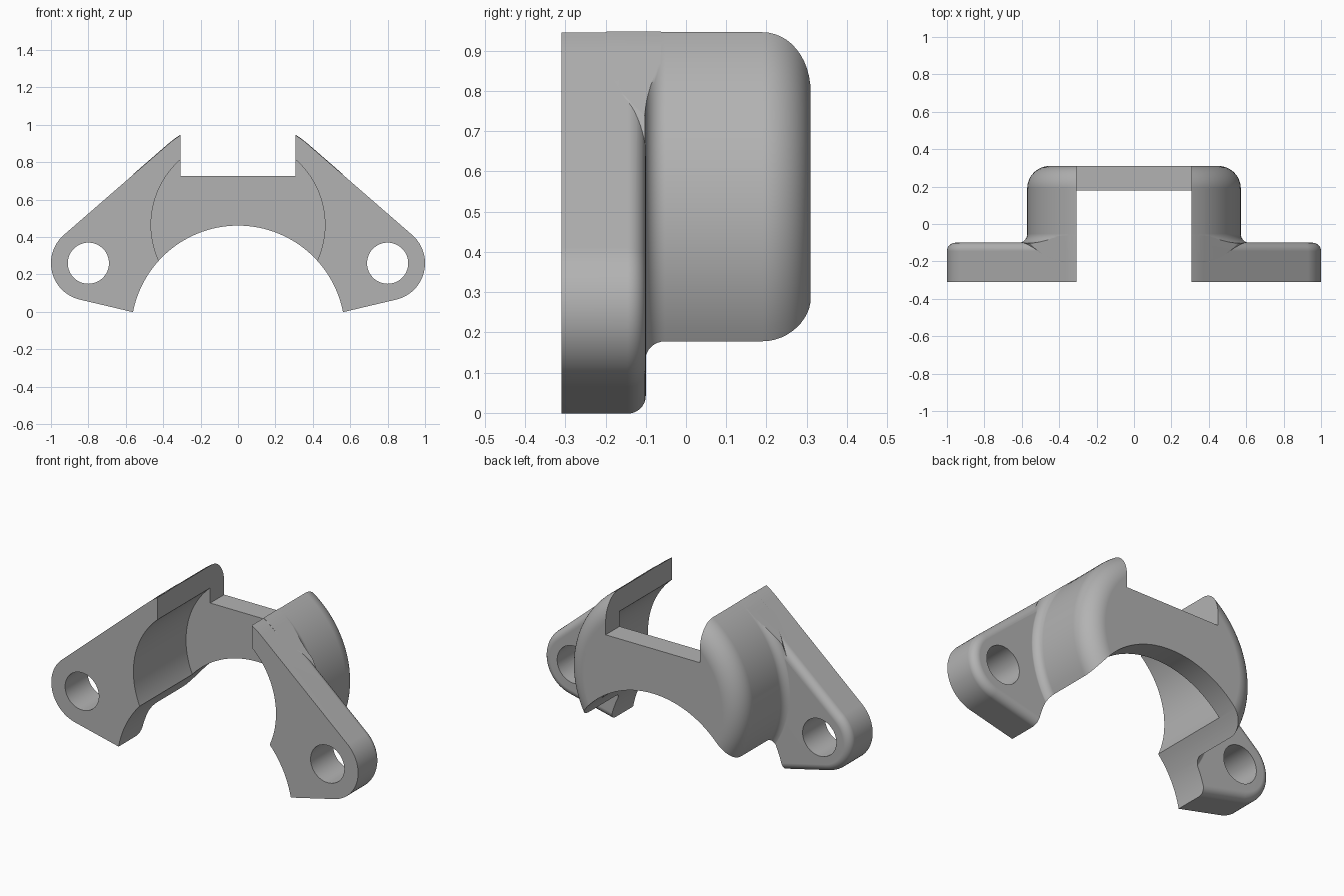
import bpy
import bmesh
from math import sin, cos, pi, radians

if "Cube" in bpy.data.objects:
    bpy.data.objects.remove(bpy.data.objects["Cube"])

FRONT, FLANGE_BACK, BACK = -0.31, -0.10, 0.31
HUB_Z, HUB_R = 0.465, 0.57
EAR_X, EAR_Z, EAR_R = 0.8, 0.26, 0.2
TANGENT = radians(49)      # direction of the sloping upper edge's normal
LOWER = radians(-76.8)     # direction of the lower edge's normal

grey = bpy.data.materials.new("plain grey")
grey.use_nodes = True
colour = (0.45, 0.45, 0.45, 1)
grey.diffuse_color = colour
grey.node_tree.nodes["Principled BSDF"].inputs["Base Color"].default_value = colour


def arc(x, z, r, start, end, n):
    return [(x + r * cos(start + (end - start) * i / n),
             z + r * sin(start + (end - start) * i / n)) for i in range(n + 1)]


def circle(x, z, r, n=96):
    return arc(x, z, r, 0, 2 * pi, n)[:-1]


def outline(inset):
    """Two ears joined to the hub by tangent lines, shrunk by inset."""
    half = [(0.45, -0.028 + inset * 1.03)]
    half += arc(EAR_X, EAR_Z, EAR_R - inset, LOWER, TANGENT, 24)
    half += arc(0, HUB_Z, HUB_R - inset, TANGENT, pi / 2, 14)
    return half + [(-x, z) for x, z in reversed(half[:-1])]


def loft(name, sections):
    """Skin a solid through (y, ring) sections and cap both ends."""
    bm = bmesh.new()
    rings = [[bm.verts.new((x, y, z)) for x, z in ring] for y, ring in sections]
    n = len(rings[0])
    for a, b in zip(rings, rings[1:]):
        for i in range(n):
            j = (i + 1) % n
            bm.faces.new((a[i], a[j], b[j], b[i]))
    bm.faces.new(rings[0])
    bm.faces.new(rings[-1])
    bmesh.ops.recalc_face_normals(bm, faces=bm.faces)
    mesh = bpy.data.meshes.new(name)
    bm.to_mesh(mesh)
    bm.free()
    mesh.materials.append(grey)
    obj = bpy.data.objects.new(name, mesh)
    bpy.context.collection.objects.link(obj)
    return obj


def combine(target, tool, operation):
    bpy.ops.object.select_all(action='DESELECT')
    bpy.context.view_layer.objects.active = target
    target.select_set(True)
    mod = target.modifiers.new("combine", 'BOOLEAN')
    mod.operation, mod.solver, mod.object = operation, 'EXACT', tool
    bpy.ops.object.modifier_apply(modifier=mod.name)
    bpy.data.objects.remove(tool)


# Flange plate with a rounded back edge
EDGE = 0.045
sections = [(FRONT, outline(0))]
for i in range(9):
    a = i / 8 * pi / 2
    sections.append((FLANGE_BACK - EDGE + EDGE * sin(a), outline(EDGE * (1 - cos(a)))))
bracket = loft("clamp_bracket", sections)

# Round housing: flared foot, straight barrel, rounded rear edge
r = HUB_R + 0.001
FOOT, ROUND = 0.05, 0.12
profile = [(-0.2, r)]
for i in range(9):
    a = (1 - i / 8) * pi / 2
    profile.append((-0.052 - FOOT * sin(a), r + FOOT * (1 - cos(a))))
for i in range(13):
    a = i / 12 * pi / 2
    profile.append((BACK - ROUND + ROUND * sin(a), r - ROUND * (1 - cos(a))))
housing = loft("housing", [(y, circle(0, HUB_Z, rad)) for y, rad in profile])
limit = loft("housing_limit", [(-0.5, outline(-0.002)), (0.5, outline(-0.002))])
combine(housing, limit, 'INTERSECT')
combine(bracket, housing, 'UNION')


# Cavity, lower bore, bolt holes and top slot
def cut(ring, rear=0.5):
    combine(bracket, loft("cutter", [(-0.5, ring), (rear, ring)]), 'DIFFERENCE')


cut(circle(0, HUB_Z, 0.465), 0.18)
cut(circle(0, -0.111, 0.572, 128))
for side in (-1, 1):
    cut(circle(side * EAR_X, EAR_Z, 0.11, 48))
cut([(-0.307, 0.725), (0.307, 0.725), (0.307, 1.2), (-0.307, 1.2)])

# Smooth curves, crisp edges
bpy.ops.object.select_all(action='DESELECT')
bpy.context.view_layer.objects.active = bracket
bracket.select_set(True)
bpy.ops.object.shade_smooth_by_angle(angle=radians(30))
weighted = bracket.modifiers.new("even shading", 'WEIGHTED_NORMAL')
weighted.keep_sharp = True
